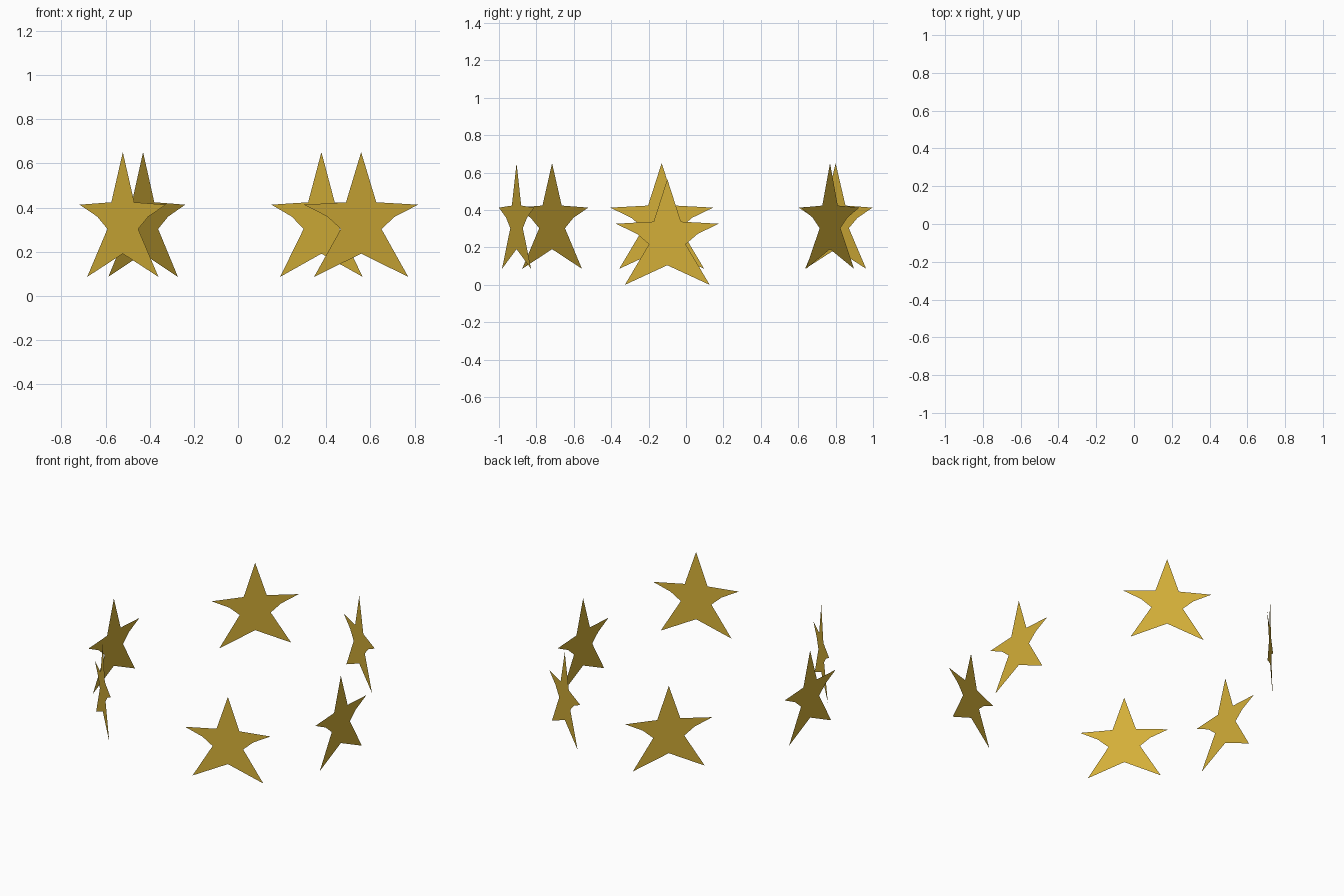
import bpy, math

if "Cube" in bpy.data.objects:
    bpy.data.objects.remove(bpy.data.objects["Cube"])

gold = bpy.data.materials.new("gold")
gold.diffuse_color = (0.658, 0.429, 0.04, 1)
gold.use_nodes = True
gold.node_tree.nodes["Principled BSDF"].inputs["Base Color"].default_value = gold.diffuse_color

# Right half of the star outline (offset, height above feet), top to bottom
HALF = [(0.073, 0.338), (0.275, 0.327), (0.163, 0.273),
        (0.098, 0.217), (0.227, 0.0)]
OUTLINE = ([(0, 0.565)] + HALF + [(0, 0.105)]
           + [(-x, z) for x, z in reversed(HALF)])

# Each flat star: x, y, height of feet, turn about z in degrees
STARS = {
    "front_right_star": (0.558, -0.906, 0.086, 20),
    "front_left_star": (-0.522, -0.716, 0.086, -44.7),
    "back_right_star": (0.378, 0.770, 0.086, -34.5),
    "back_left_star": (-0.430, 0.800, 0.086, 46),
    "left_star": (-0.848, -0.130, 0.086, 90),
    "right_star": (0.848, -0.100, 0.0, 90),
}


def add_star(name, x, y, z, turn):
    # Paper-thin star standing upright: a centre point with a fan of faces
    n = len(OUTLINE)
    verts = [(px, 0, pz) for px, pz in OUTLINE] + [(0, 0, 0.25)]
    faces = [(i, n, (i + 1) % n) for i in range(n)]
    mesh = bpy.data.meshes.new(name)
    mesh.from_pydata(verts, [], faces)
    mesh.materials.append(gold)
    star = bpy.data.objects.new(name, mesh)
    star.location = (x, y, z)
    star.rotation_euler.z = math.radians(turn)
    bpy.context.collection.objects.link(star)


for name, placement in STARS.items():
    add_star(name, *placement)
